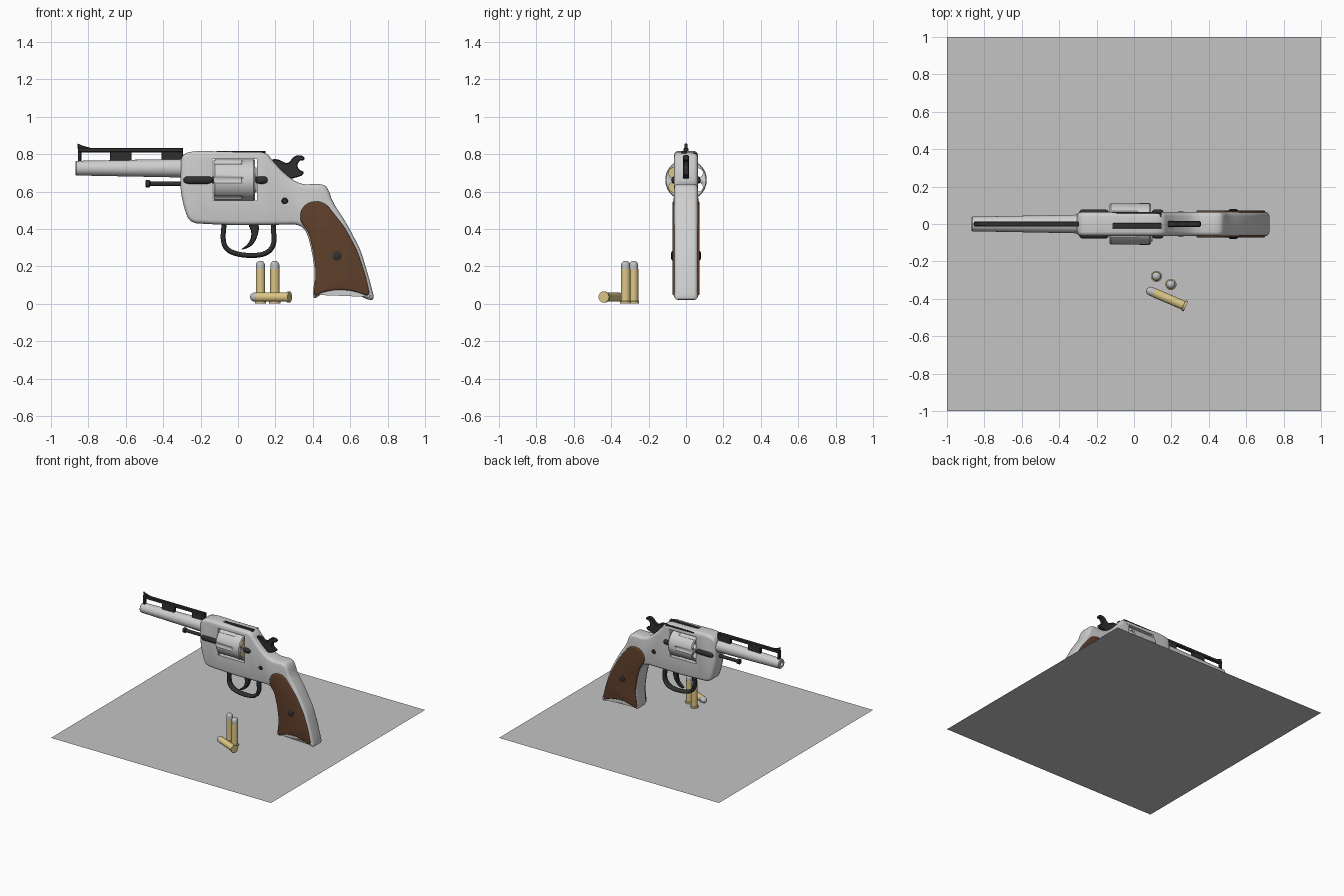
import bpy, bmesh, math
from mathutils import Vector

if "Cube" in bpy.data.objects:
    bpy.data.objects.remove(bpy.data.objects["Cube"])


def material(name, rgb):
    m = bpy.data.materials.new(name)
    m.diffuse_color = (*rgb, 1)
    m.use_nodes = True
    m.node_tree.nodes["Principled BSDF"].inputs["Base Color"].default_value = m.diffuse_color
    return m


STEEL = material("light_steel", (0.62, 0.62, 0.62))
DARK = material("dark_steel", (0.03, 0.03, 0.03))
WOOD = material("brown_wood", (0.115, 0.05, 0.024))
BRASS = material("brass", (0.72, 0.57, 0.24))
LEAD = material("lead_grey", (0.52, 0.53, 0.55))
BASE = material("base_grey", (0.56, 0.55, 0.55))


def finish(name, bm, mat, angle=35):
    bmesh.ops.recalc_face_normals(bm, faces=bm.faces)
    me = bpy.data.meshes.new(name)
    bm.to_mesh(me)
    bm.free()
    ob = bpy.data.objects.new(name, me)
    bpy.context.collection.objects.link(ob)
    me.materials.append(mat)
    select(ob)
    bpy.ops.object.shade_smooth_by_angle(angle=math.radians(angle))
    return ob


def select(ob):
    bpy.ops.object.select_all(action='DESELECT')
    ob.select_set(True)
    bpy.context.view_layer.objects.active = ob


def soften(pts, r, times=2):
    """Cut the corners of a closed outline, at most r from each corner."""
    for _ in range(times):
        out = []
        for i, p in enumerate(pts):
            q = pts[(i + 1) % len(pts)]
            d = q - p
            c = min(0.25 * d.length, r)
            out += [p + d.normalized() * c, q - d.normalized() * c]
        pts, r = out, r * 0.35
    return pts


def inset(pts, d):
    n = len(pts)
    area = sum(pts[i].cross(pts[(i + 1) % n]) for i in range(n))
    s = 1 if area > 0 else -1
    out = []
    for i in range(n):
        e1 = (pts[i] - pts[i - 1]).normalized()
        e2 = (pts[(i + 1) % n] - pts[i]).normalized()
        n1, n2 = Vector((-e1.y, e1.x)) * s, Vector((-e2.y, e2.x)) * s
        out.append(pts[i] + (n1 + n2) / max(0.5, 1 + n1.dot(n2)) * d)
    return out


def plate(name, pts, half, mat, bevel=0.004, r=0.0, y=0.0):
    """Side profile in x and z, extruded across y with rounded edges."""
    pts = [Vector(p) for p in pts]
    if r:
        pts = soften(pts, r)
    steps = [math.radians(a) for a in ((0, 30, 60, 90) if bevel > 0.008 else (0, 90))]
    side = [(bevel * (1 - math.sin(a)), half - bevel * (1 - math.cos(a))) for a in steps]
    levels = [(d, -h) for d, h in side] + [(d, h) for d, h in reversed(side)]
    bm = bmesh.new()
    rings = [[bm.verts.new((p.x, y + h, p.y)) for p in inset(pts, d)] for d, h in levels]
    for a, b in zip(rings, rings[1:]):
        for i in range(len(a)):
            j = (i + 1) % len(a)
            bm.faces.new((a[i], a[j], b[j], b[i]))
    bm.faces.new(rings[0])
    bm.faces.new(rings[-1])
    return finish(name, bm, mat)


def block(name, x0, x1, z0, z1, half, mat, y=0.0, bevel=0.003, r=0.0):
    return plate(name, [(x0, z0), (x1, z0), (x1, z1), (x0, z1)], half, mat, bevel, r, y)


def lathe(name, prof, loc, axis, mat, segs=28):
    """Profile of (distance, radius) pairs turned around an axis."""
    rot = Vector((0, 0, 1)).rotation_difference(Vector(axis))
    bm = bmesh.new()
    rings = []
    for h, rad in prof:
        ring = []
        for i in range(segs):
            a = math.tau * i / segs
            co = rot @ Vector((rad * math.cos(a), rad * math.sin(a), h))
            ring.append(bm.verts.new(co + Vector(loc)))
        rings.append(ring)
    for a, b in zip(rings, rings[1:]):
        for i in range(segs):
            j = (i + 1) % segs
            bm.faces.new((a[i], a[j], b[j], b[i]))
    bm.faces.new(rings[0])
    bm.faces.new(rings[-1])
    return finish(name, bm, mat)


def cut(ob, cutter):
    mod = ob.modifiers.new("cut", 'BOOLEAN')
    mod.operation, mod.object, mod.solver = 'DIFFERENCE', cutter, 'EXACT'
    select(ob)
    bpy.ops.object.modifier_apply(modifier=mod.name)
    bpy.data.objects.remove(cutter)


# display base
bm = bmesh.new()
bm.faces.new([bm.verts.new(c) for c in ((-1, -1, 0), (1, -1, 0), (1, 1, 0), (-1, 1, 0))])
finish("display_base", bm, BASE)

# frame with the grip core, and a window for the cylinder
frame = plate("frame", [
    (-0.305, 0.80), (-0.23, 0.818), (0, 0.812), (0.15, 0.812), (0.185, 0.765), (0.25, 0.695),
    (0.33, 0.637), (0.46, 0.642), (0.487, 0.605), (0.505, 0.545), (0.575, 0.44), (0.655, 0.29),
    (0.70, 0.14), (0.732, 0.018), (0.69, 0.022), (0.63, 0.058), (0.54, 0.07), (0.45, 0.055),
    (0.398, 0.018), (0.412, 0.17), (0.395, 0.28), (0.37, 0.38), (0.33, 0.425), (0.2, 0.422),
    (0, 0.42), (-0.14, 0.425), (-0.255, 0.432), (-0.282, 0.49), (-0.308, 0.60)],
    0.063, STEEL, bevel=0.022, r=0.025)
cut(frame, block("window_cutter", -0.137, 0.102, 0.553, 0.773, 0.2, STEEL))

# fluted cylinder with open chambers
CZ = 0.662
cylinder = lathe("cylinder", [(-0.13, 0.104), (-0.123, 0.111), (0.083, 0.111), (0.09, 0.106)],
                 (0, 0, CZ), (1, 0, 0), STEEL, 48)
for k in range(6):
    a, b = math.radians(30 + 60 * k), math.radians(60 * k)
    hole = (0, 0.076 * math.cos(a), CZ + 0.076 * math.sin(a))
    flute = (0, 0.130 * math.cos(b), CZ + 0.130 * math.sin(b))
    cut(cylinder, lathe("hole_cutter", [(-0.2, 0.025), (0.2, 0.025)], hole, (1, 0, 0), STEEL, 16))
    cut(cylinder, lathe("flute_cutter", [(-0.2, 0.027), (0.02, 0.027), (0.04, 0.008)],
                        flute, (1, 0, 0), STEEL, 20))
    if k in (2, 3):
        lathe("loaded_case", [(-0.1, 0.024), (0.09, 0.024), (0.09, 0.029), (0.1, 0.029)],
              hole, (1, 0, 0), BRASS, 20)

# tapered barrel with a bore
lathe("barrel", [(0.1, 0.018), (0, 0.018), (0, 0.034), (0.006, 0.039), (0.58, 0.05)],
      (-0.87, 0, 0.725), (1, 0, 0), STEEL, 36)

# sight rib, its posts and the front sight
block("sight_rib", -0.855, -0.295, 0.81, 0.832, 0.014, DARK)
for x in (-0.685, -0.41):
    block("rib_post", x, x + 0.115, 0.755, 0.815, 0.013, DARK)
block("front_post", -0.856, -0.838, 0.755, 0.815, 0.013, DARK)
plate("front_sight", [(-0.856, 0.815), (-0.77, 0.828), (-0.835, 0.847), (-0.858, 0.857)],
      0.008, DARK, bevel=0.003)

# ejector rod under the barrel
lathe("ejector_rod", [(0, 0.016), (0.004, 0.02), (0.022, 0.02), (0.026, 0.013), (0.2, 0.013)],
      (-0.495, 0, 0.642), (1, 0, 0), DARK, 20)

# dark bars ahead of and behind the cylinder, and the axle between
block("front_bar", -0.292, -0.135, 0.641, 0.682, 0.077, DARK, bevel=0.015, r=0.02)
block("rear_bar", 0.095, 0.158, 0.641, 0.682, 0.077, DARK, bevel=0.015, r=0.02)
lathe("axle", [(-0.15, 0.018), (0.12, 0.018)], (0, 0, CZ), (1, 0, 0), DARK, 16)

# strips along the top strap
block("top_strip_middle", -0.115, 0.147, 0.80, 0.818, 0.015, DARK, y=-0.01)
block("top_strip_side", -0.115, 0.147, 0.79, 0.806, 0.013, DARK, y=0.049)

# hammer
plate("hammer", [
    (0.16, 0.77), (0.215, 0.775), (0.25, 0.752), (0.275, 0.755), (0.295, 0.787), (0.33, 0.797),
    (0.36, 0.782), (0.352, 0.765), (0.33, 0.767), (0.315, 0.74), (0.325, 0.718), (0.355, 0.705),
    (0.345, 0.685), (0.30, 0.672), (0.25, 0.66), (0.18, 0.70)],
    0.016, DARK, bevel=0.005, r=0.02)

# trigger guard
curve = bpy.data.curves.new("trigger_guard", 'CURVE')
curve.dimensions, curve.bevel_depth, curve.bevel_resolution = '3D', 0.014, 3
curve.use_fill_caps = True
path = [(-0.07, 0.45), (-0.078, 0.40), (-0.088, 0.31), (-0.03, 0.268), (0.06, 0.255),
        (0.16, 0.262), (0.205, 0.33), (0.185, 0.40), (0.19, 0.45)]
spline = curve.splines.new('NURBS')
spline.points.add(len(path) - 1)
for p, (x, z) in zip(spline.points, path):
    p.co = (x, 0, z, 1)
spline.use_endpoint_u, spline.order_u, spline.resolution_u = True, 4, 6
guard = bpy.data.objects.new("trigger_guard", curve)
bpy.context.collection.objects.link(guard)
curve.materials.append(DARK)
guard.scale.y = 1.7
select(guard)
bpy.ops.object.convert(target='MESH')

# trigger
plate("trigger", [
    (0.05, 0.43), (0.115, 0.43), (0.108, 0.37), (0.085, 0.32), (0.05, 0.295), (0.01, 0.288),
    (0.05, 0.315), (0.07, 0.35), (0.072, 0.39)], 0.016, DARK, bevel=0.004, r=0.02)

# wooden grip panels
plate("grip_panels", [
    (0.332, 0.45), (0.335, 0.50), (0.37, 0.54), (0.43, 0.55), (0.475, 0.53), (0.51, 0.485),
    (0.57, 0.41), (0.635, 0.29), (0.68, 0.16), (0.708, 0.035), (0.63, 0.066), (0.54, 0.077),
    (0.45, 0.062), (0.402, 0.035), (0.418, 0.17), (0.402, 0.28), (0.378, 0.38), (0.345, 0.425)],
    0.073, WOOD, bevel=0.009, r=0.02)

# screws on both sides
for s in (-1, 1):
    for name, x, z, rad, out in (("frame_screw", 0.25, 0.55, 0.017, 0.068),
                                 ("grip_screw", 0.53, 0.256, 0.025, 0.079)):
        lathe(name, [(0, rad), (out - 0.004, rad), (out, rad * 0.7)], (x, 0, z), (0, s, 0), DARK, 20)


# loose cartridges: two upright and one lying down
def cartridge(loc, axis):
    lathe("cartridge_case", [(0, 0.03), (0.012, 0.03), (0.014, 0.025), (0.185, 0.025)],
          loc, axis, BRASS, 24)
    lathe("cartridge_tip", [(0.18, 0.024)] +
          [(0.205 + 0.024 * math.sin(t * 0.3), 0.024 * math.cos(t * 0.3)) for t in range(6)],
          loc, axis, LEAD, 24)


cartridge((0.12, -0.28, 0.001), (0, 0, 1))
cartridge((0.197, -0.323, 0.001), (0, 0, 1))
cartridge((0.277, -0.44, 0.036), Vector((-0.205, 0.088, 0)).normalized())
